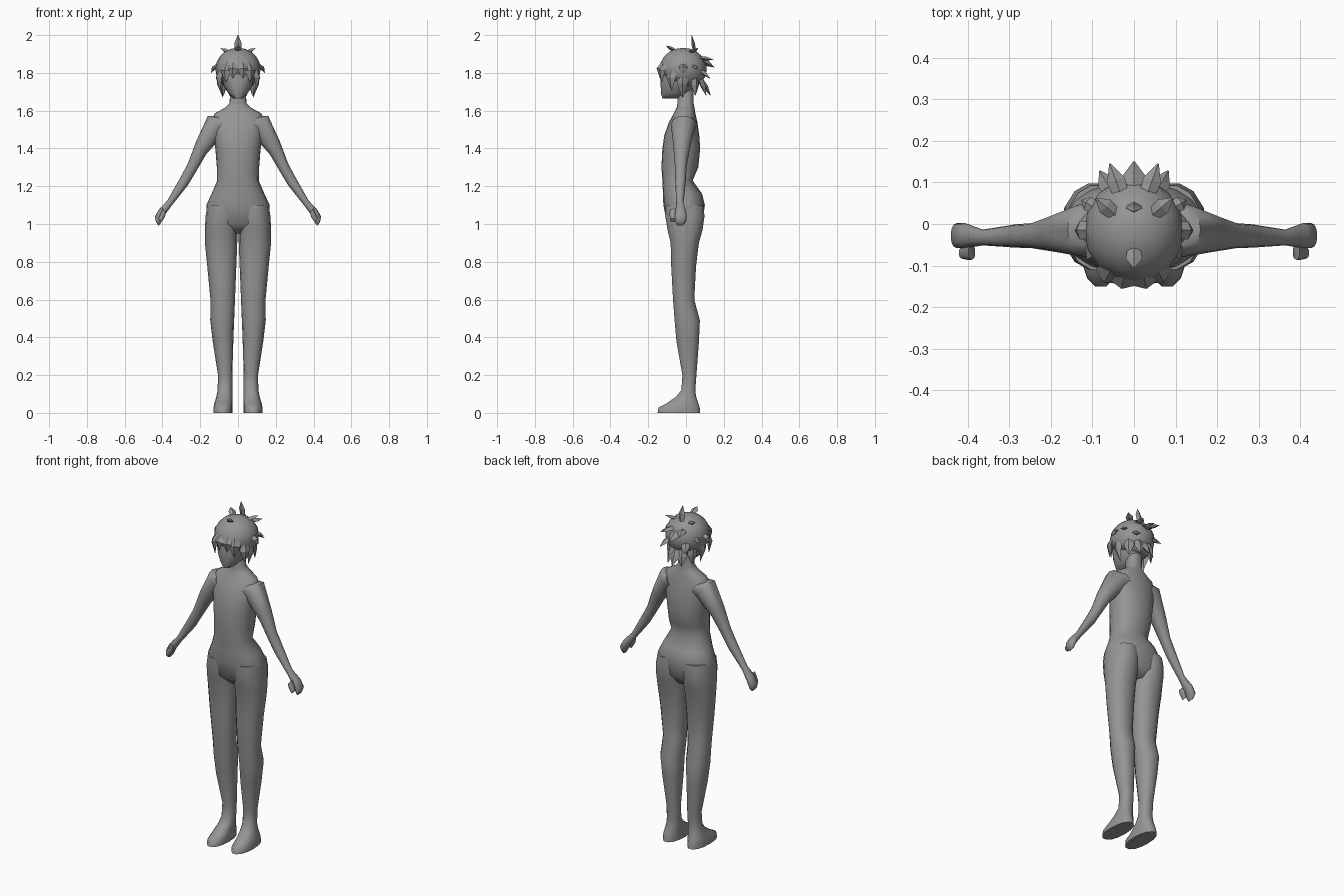
import bpy, bmesh, math
from mathutils import Vector

cube = bpy.data.objects.get("Cube")
if cube:
    bpy.data.objects.remove(cube, do_unlink=True)

shade = (.3, .3, .3, 1)
grey = bpy.data.materials.new("plain grey")
grey.use_nodes = True
grey.diffuse_color = shade
grey.node_tree.nodes["Principled BSDF"].inputs["Base Color"].default_value = shade

head_centre = Vector((0, -.015, 1.82))
head_size = Vector((.12, .125, .113))


def finish(name, bm, smooth=True):
    bmesh.ops.recalc_face_normals(bm, faces=bm.faces)
    mesh = bpy.data.meshes.new(name)
    bm.to_mesh(mesh)
    bm.free()
    mesh.materials.append(grey)
    obj = bpy.data.objects.new(name, mesh)
    bpy.context.collection.objects.link(obj)
    if smooth:
        bpy.ops.object.select_all(action='DESELECT')
        obj.select_set(True)
        bpy.context.view_layer.objects.active = obj
        bpy.ops.object.shade_smooth_by_angle(angle=math.radians(60))


def loft(name, sections, sides, smooth=True):
    """Skin rounded rings, each given by its centre and two half axes."""
    bm = bmesh.new()
    rings = []
    for centre, u, v in sections:
        ring = []
        for i in range(sides):
            turn = math.tau * i / sides
            c, s = (math.copysign(abs(f) ** .9, f) for f in (math.cos(turn), math.sin(turn)))
            ring.append(bm.verts.new(centre + u * c + v * s))
        rings.append(ring)
    for low, high in zip(rings, rings[1:]):
        for i in range(sides):
            j = (i + 1) % sides
            bm.faces.new((low[i], low[j], high[j], high[i]))
    bm.faces.new(rings[0])
    bm.faces.new(rings[-1])
    finish(name, bm, smooth)


def level_ring(z, left, right, front, back):
    centre = Vector(((left + right) / 2, (front + back) / 2, z))
    return centre, Vector(((right - left) / 2, 0, 0)), Vector((0, (back - front) / 2, 0))


def trunk(name, rows):
    """Symmetric part: height, half width, front, back."""
    loft(name, [level_ring(z, -w, w, front, back) for z, w, front, back in rows], sides=20)


def leg(name, rows, mirror):
    """Height, outer edge, front, back; the inner edge opens towards the ankle."""
    sections = []
    for z, outer, front, back in rows:
        inner = min(.03, max(.003, .04 * (1 - z)))
        sections.append(level_ring(z, mirror * inner, mirror * outer, front, back))
    loft(name, sections, sides=14)


def arm(name, rows, mirror, forward=0):
    """Centre line x and z, thickness, depth; rings tilt with the arm."""
    sections = []
    for x, z, thick, depth in rows:
        centre = Vector((mirror * x, .4 * depth - .04 - forward, z))
        sections.append((centre, Vector((mirror * .6, 0, .8)) * thick, Vector((0, depth, 0))))
    loft(name, sections, sides=12)


def head_radius(z):
    """Relative radius of the hair dome at a height."""
    return math.sqrt(max(0, 1 - ((z - head_centre.z) / head_size.z) ** 2))


def lock(name, angle, root_z, tip_z, reach, width):
    """Flat-faced tuft; angle is measured around the head from the front."""
    a = math.radians(angle)
    outward = Vector((math.sin(a), -math.cos(a), 0))
    side = Vector((math.cos(a), math.sin(a), 0))
    root_r = .1 * head_radius(root_z)
    mid_z = (root_z + tip_z) / 2
    mid_r = max((root_r + reach) / 2, .13 * head_radius(mid_z))
    axis = Vector((0, head_centre.y, 0))
    stops = [axis + outward * r + Vector((0, 0, z))
             for r, z in ((root_r, root_z), (mid_r, mid_z), (reach, tip_z))]
    depth = side.cross(stops[-1] - stops[0]).normalized()
    sections = [(p, side * width * k / 2, depth * width * k / 4)
                for p, k in zip(stops, (.8, 1, .08))]
    loft(name, sections, sides=4, smooth=False)


# Torso and neck, from crotch to throat
trunk("torso", [
    (.95, .08, -.05, .05), (1, .165, -.1, .085), (1.1, .168, -.12, .1),
    (1.16, .14, -.122, .085), (1.23, .11, -.125, .035), (1.3, .112, -.13, .065),
    (1.4, .12, -.125, .075), (1.47, .13, -.115, .07), (1.54, .14, -.09, .06),
    (1.585, .125, -.065, .05), (1.615, .07, -.05, .045), (1.64, .045, -.045, .04),
    (1.72, .04, -.045, .04)])

# Face with a narrow chin
trunk("face", [
    (1.665, .025, -.125, -.03), (1.69, .05, -.132, .02), (1.73, .075, -.134, .05),
    (1.78, .088, -.134, .07), (1.85, .085, -.12, .07)])

# Hair cap: a dome cut away below the brow
bm = bmesh.new()
bmesh.ops.create_uvsphere(bm, u_segments=16, v_segments=10, radius=1)
for vert in bm.verts:
    vert.co = head_centre + vert.co * head_size
cut = bmesh.ops.bisect_plane(bm, geom=bm.verts[:] + bm.edges[:] + bm.faces[:],
                             plane_co=(0, -.14, 1.8), plane_no=(0, .43, .9), clear_inner=True)
rim = [part for part in cut["geom_cut"] if isinstance(part, bmesh.types.BMEdge)]
bmesh.ops.edgeloop_fill(bm, edges=rim)
finish("hair_cap", bm)

# Limbs, from hip to sole and from shoulder to fingertips
leg_rows = [
    (1.1, .162, -.112, .095), (1.04, .172, -.112, .1), (.97, .175, -.1, .09),
    (.9, .175, -.083, .07), (.78, .163, -.08, .055), (.6, .146, -.07, .045),
    (.49, .147, -.062, .075), (.38, .134, -.052, .07), (.2, .106, -.02, .056),
    (.12, .108, -.025, .05), (.085, .115, -.055, .055), (.05, .125, -.105, .068),
    (.028, .13, -.148, .075), (0, .13, -.153, .078)]
arm_rows = [
    (.08, 1.53, .05, .07), (.12, 1.52, .066, .065), (.194, 1.405, .044, .044),
    (.246, 1.295, .032, .03), (.284, 1.228, .03, .028), (.363, 1.11, .018, .019),
    (.405, 1.06, .022, .03), (.426, 1.02, .024, .03), (.427, 1, .012, .02)]
thumb_rows = [(.39, 1.07, .014, .018), (.397, 1.05, .016, .02), (.413, 1.02, .013, .014)]

# Paired tufts: angle, root height, tip height, reach, width
paired_locks = {
    "fringe_inner": (12, 1.87, 1.77, .125, .06),
    "fringe_outer": (30, 1.87, 1.75, .13, .065),
    "temple": (58, 1.84, 1.71, .115, .06),
    "sideburn": (88, 1.82, 1.67, .08, .06),
    "side_flick": (90, 1.85, 1.8, .142, .045),
    "side_tuft": (120, 1.84, 1.82, .145, .035),
    "ear_back": (130, 1.79, 1.68, .1, .055),
    "crown_leaf": (130, 1.91, 1.93, .12, .04),
    "upper_back": (160, 1.88, 1.87, .17, .045),
    "middle_back": (150, 1.82, 1.77, .165, .045),
    "lower_back": (160, 1.78, 1.68, .13, .055)}

for side_name, mirror in (("left", 1), ("right", -1)):
    leg(side_name + "_leg", leg_rows, mirror)
    arm(side_name + "_arm", arm_rows, mirror)
    arm(side_name + "_thumb", thumb_rows, mirror, forward=.035)
    for name, (angle, *shape) in paired_locks.items():
        lock(side_name + "_hair_" + name, mirror * angle, *shape)

# Single tufts along the middle
lock("hair_front_leaf", 0, 1.92, 1.943, .09, .04)
lock("hair_top_spike", 180, 1.91, 2, .045, .04)
lock("hair_back_tuft", 180, 1.87, 1.83, .165, .06)
lock("hair_nape", 180, 1.77, 1.68, .145, .06)
